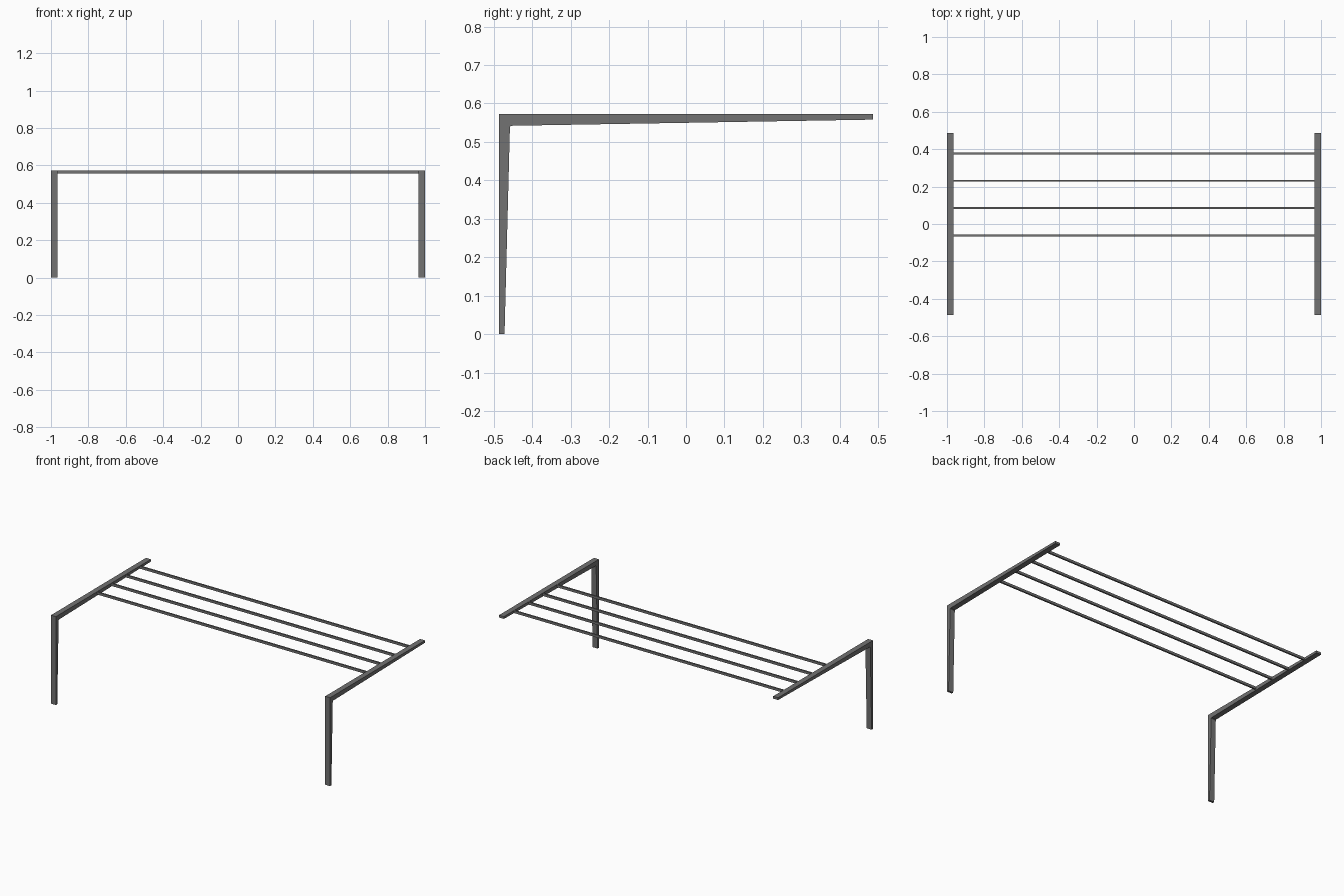
import bpy
import bmesh

old = bpy.data.objects.get("Cube")
if old:
    bpy.data.objects.remove(old, do_unlink=True)

# Single dark grey metal
metal = bpy.data.materials.new("dark_grey_metal")
metal.use_nodes = True
grey = (0.17, 0.17, 0.17, 1)
metal.diffuse_color = grey
metal.node_tree.nodes["Principled BSDF"].inputs["Base Color"].default_value = grey


def extrude_x(name, profile, x0, x1):
    """Solid made from a (y, z) profile swept from x0 to x1."""
    bm = bmesh.new()
    face = bm.faces.new([bm.verts.new((x0, y, z)) for y, z in profile])
    grown = bmesh.ops.extrude_face_region(bm, geom=[face])["geom"]
    moved = [v for v in grown if isinstance(v, bmesh.types.BMVert)]
    bmesh.ops.translate(bm, verts=moved, vec=(x1 - x0, 0, 0))
    bmesh.ops.recalc_face_normals(bm, faces=bm.faces)
    mesh = bpy.data.meshes.new(name)
    bm.to_mesh(mesh)
    bm.free()
    mesh.materials.append(metal)
    obj = bpy.data.objects.new(name, mesh)
    bpy.context.collection.objects.link(obj)
    return obj


# Side frames: tapered post and tapered cantilever arm in one piece
TOP = 0.573
END = 0.486
frame = [(-END, 0), (-0.472, 0), (-0.458, 0.539), (-0.455, 0.542),
         (END, 0.558), (END, TOP), (-END, TOP)]
WIDTH = 0.035
extrude_x("right_frame", frame, -1, -1 + WIDTH)
extrude_x("left_frame", frame, 1 - WIDTH, 1)

# Cross bars between the arms
HALF = 0.005
for i in range(4):
    y = -0.061 + i * 0.146
    bar = [(y - HALF, 0.556), (y + HALF, 0.556),
           (y + HALF, TOP - 0.001), (y - HALF, TOP - 0.001)]
    extrude_x(f"cross_bar_{i + 1}", bar, -1 + WIDTH, 1 - WIDTH)
